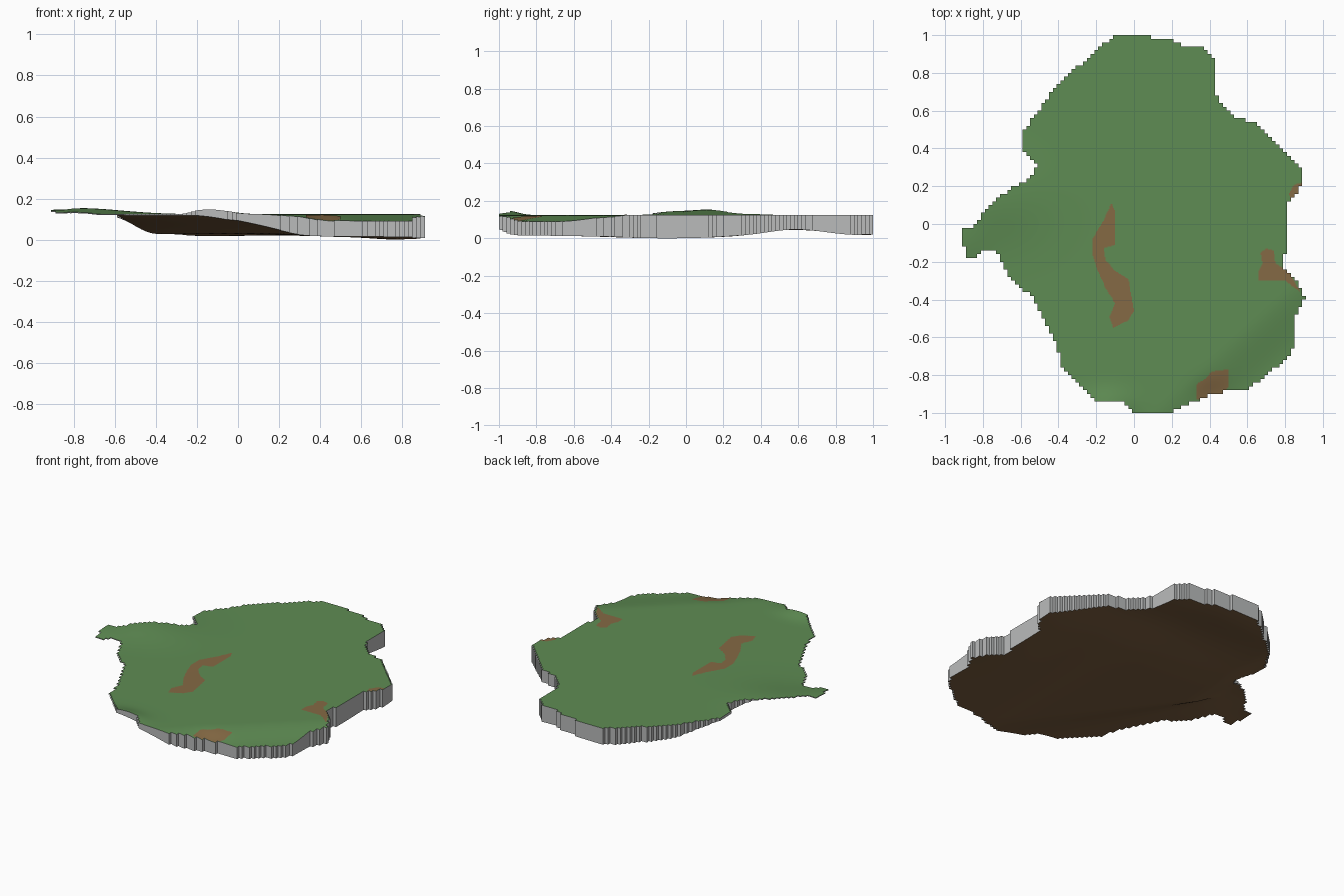
import bpy, bmesh
from math import exp, floor

cube = bpy.data.objects.get("Cube")
if cube:
    bpy.data.objects.remove(cube)

CELL = 0.02
OFFSET = 0.01  # shifts the grid columns so the coast ends on whole cells


def material(name, rgb):
    mat = bpy.data.materials.new(name)
    mat.use_nodes = True
    mat.diffuse_color = (*rgb, 1)
    shader = next(n for n in mat.node_tree.nodes if n.type == 'BSDF_PRINCIPLED')
    shader.inputs["Base Color"].default_value = (*rgb, 1)
    shader.inputs["Roughness"].default_value = 0.9
    return mat


grass = material("grass green", (0.113, 0.262, 0.087))
rock = material("rock grey", (0.49, 0.5, 0.5))
soil = material("dark soil", (0.2, 0.112, 0.05))
dirt = material("dirt brown", (0.235, 0.143, 0.058))

# Coastline, clockwise from the back, in hundredths of a unit
COAST = [
    (-10, 100), (8, 100), (10, 98), (20, 98), (26, 95), (37, 94), (42, 88),
    (44, 84), (44, 69), (47, 62), (54, 56), (63, 54), (71, 47), (80, 39),
    (89, 30), (89, 21), (85, 14), (81, 10), (81, -10), (79, -22), (85, -29),
    (91, -39), (87, -45), (85, -50), (85, -65), (80, -72), (69, -81),
    (59, -89), (50, -88), (40, -91), (29, -95), (18, -101), (0, -101),
    (-6, -94), (-20, -93), (-28, -86), (-38, -76), (-41, -63), (-48, -50),
    (-54, -38), (-63, -32), (-68, -24), (-73, -13), (-79, -13), (-82, -17),
    (-88, -17), (-89, -13), (-91, -12), (-91, -2), (-84, -1), (-79, 7),
    (-71, 15), (-64, 19), (-55, 24), (-51, 31), (-59, 39), (-59, 49),
    (-50, 60), (-44, 69), (-36, 78), (-24, 88), (-15, 96)]

# Bare ground, in hundredths of a unit
CENTRE_PATCH = [
    (-12, 11), (-10, 7), (-10, -11), (-16, -13), (-15, -19), (-10, -25),
    (-3, -29), (-1, -40), (0, -46), (-3, -51), (-11, -55), (-13, -49),
    (-10, -42), (-15, -34), (-19, -25), (-22, -16), (-22, -8), (-16, 2)]
EAST_PATCH = [(67, -15), (70, -13), (74, -14), (75, -21), (82, -25),
              (88, -36), (80, -30), (66, -30), (66, -25), (68, -21)]
FRONT_PATCH = [(50, -77), (50, -86), (46, -92), (33, -93), (33, -85),
               (39, -81), (41, -78)]
SHORE_PATCH = [(90, 22), (85, 21), (82, 16), (83, 12), (88, 12)]


def inside(x, y, outline):
    """Even-odd point in polygon test."""
    x, y, hit = x * 100, y * 100, False
    for (ax, ay), (bx, by) in zip(outline, outline[1:] + outline[:1]):
        if (ay > y) != (by > y) and x < ax + (y - ay) * (bx - ax) / (by - ay):
            hit = not hit
    return hit


def ramp(low, high, value):
    t = min(max((value - low) / (high - low), 0), 1)
    return t * t * (3 - 2 * t)


def bump(x, y, cx, cy, rx, ry):
    return exp(-((x - cx) / rx) ** 2 - ((y - cy) / ry) ** 2)


def plain_height(x, y):
    hill = 0.03 * bump(x, y, -0.78, 0.13, 0.3, 0.22)
    spit = 0.01 * bump(x, y, -0.9, -0.1, 0.12, 0.11)
    return 0.124 + hill + spit


def top_height(x, y):
    lip = 0.025 * bump(x, y, -0.14, -0.96, 0.13, 0.08)
    dip = 0.034 * ramp(0.8, 1.08, 0.67 * x - 0.74 * y)
    hollow = 0.012 * bump(x, y, 0.42, -0.91, 0.1, 0.08)
    return plain_height(x, y) + lip - dip - hollow


def bottom_height(x, y):
    # Thin along the left coast, deepening towards the right
    front = max(-y, 0)
    start = -0.65 + 0.43 * front
    depth = ramp(start, start + 0.26 + 0.37 * front, x)
    arch = 0.032 * bump(x, y, 0.5, 0.58, 1.1, 0.22)
    trough = 0.012 * bump(x, y, -0.1, 0.92, 0.4, 0.15)
    keel = 0.015 * bump(x, y, 0.8, -0.1, 0.2, 0.4)
    deep = 0.028 - 0.013 * ramp(0.1, 0.5, x) + arch - trough - keel
    thin = min(plain_height(x, y), top_height(x, y)) - 0.005
    return thin + (min(deep, thin) - thin) * depth


def finish(bm, name, mats):
    mesh = bpy.data.meshes.new(name)
    bm.to_mesh(mesh)
    bm.free()
    for mat in mats:
        mesh.materials.append(mat)
    obj = bpy.data.objects.new(name, mesh)
    bpy.context.collection.objects.link(obj)
    bpy.ops.object.select_all(action='DESELECT')
    obj.select_set(True)
    bpy.context.view_layer.objects.active = obj
    bpy.ops.object.shade_smooth_by_angle(angle=0.6)


# Land cells whose centres fall inside the coastline
land = {(i, j) for i in range(-50, 50) for j in range(-50, 50)
        if inside((i + 0.5) * CELL + OFFSET, (j + 0.5) * CELL, COAST)}


def build_island():
    bm = bmesh.new()
    verts = {}

    def corner(i, j, height):
        key = (i, j, height)
        if key not in verts:
            x, y = i * CELL + OFFSET, j * CELL
            verts[key] = bm.verts.new((x, y, height(x, y)))
        return verts[key]

    def face(corners, slot):
        bm.faces.new(corners).material_index = slot

    for i, j in sorted(land):
        ring = [(i, j), (i + 1, j), (i + 1, j + 1), (i, j + 1)]
        face([corner(*p, top_height) for p in ring], 0)
        face([corner(*p, bottom_height) for p in reversed(ring)], 2)
        # Rock wall wherever the neighbouring cell is empty
        for side, (di, dj) in enumerate([(0, -1), (1, 0), (0, 1), (-1, 0)]):
            if (i + di, j + dj) not in land:
                a, b = ring[side], ring[(side + 1) % 4]
                face([corner(*a, bottom_height), corner(*b, bottom_height),
                      corner(*b, top_height), corner(*a, top_height)], 1)
    finish(bm, "island", [grass, rock, soil])


def build_patch(name, outline):
    """Thin sheet of bare ground that follows the terrain."""
    bm = bmesh.new()
    verts = {}
    step = CELL / 4
    xs, ys = zip(*outline)

    def corner(i, j):
        if (i, j) not in verts:
            x, y = i * step + OFFSET, j * step
            verts[i, j] = bm.verts.new((x, y, top_height(x, y) + 0.002))
        return verts[i, j]

    for i in range(floor(min(xs) / 100 / step) - 3, floor(max(xs) / 100 / step) + 3):
        for j in range(floor(min(ys) / 100 / step) - 3, floor(max(ys) / 100 / step) + 3):
            if (i // 4, j // 4) in land and inside((i + 0.5) * step + OFFSET, (j + 0.5) * step, outline):
                bm.faces.new([corner(i, j), corner(i + 1, j),
                              corner(i + 1, j + 1), corner(i, j + 1)])
    finish(bm, name, [dirt])


build_island()
build_patch("centre_dirt_patch", CENTRE_PATCH)
build_patch("east_dirt_patch", EAST_PATCH)
build_patch("front_dirt_patch", FRONT_PATCH)
build_patch("shore_dirt_patch", SHORE_PATCH)
